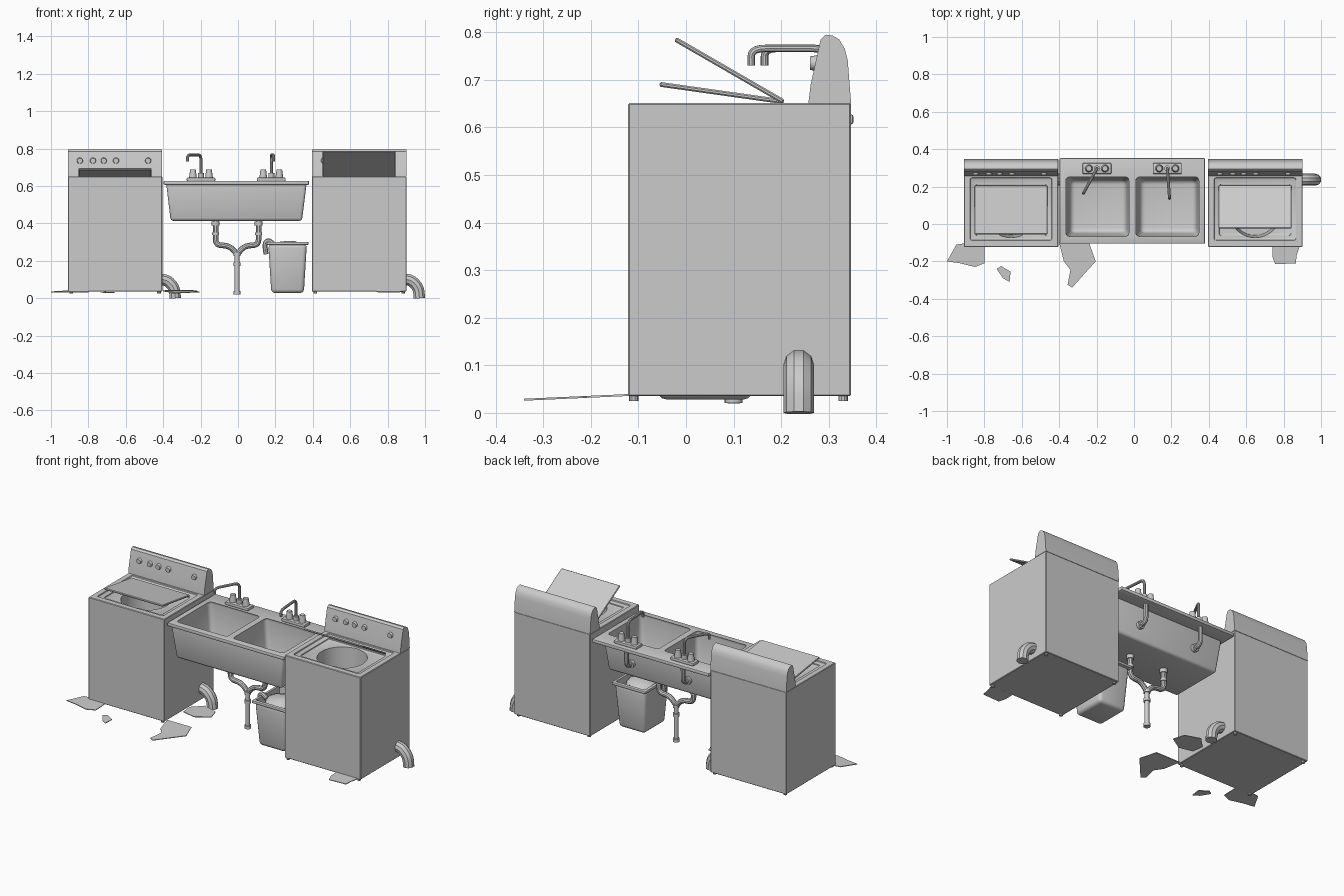
import bpy, bmesh, random
from math import radians, sin, cos
from mathutils import Vector, Matrix

random.seed(4)
if "Cube" in bpy.data.objects:
    bpy.data.objects.remove(bpy.data.objects["Cube"])

grey = bpy.data.materials.new("plain_grey")
grey.use_nodes = True
grey.diffuse_color = (0.6, 0.6, 0.6, 1)
grey.node_tree.nodes["Principled BSDF"].inputs["Base Color"].default_value = (0.6, 0.6, 0.6, 1)
parts = []


def finish(name, bm):
    bmesh.ops.recalc_face_normals(bm, faces=bm.faces)
    mesh = bpy.data.meshes.new(name)
    bm.to_mesh(mesh)
    bm.free()
    mesh.materials.append(grey)
    obj = bpy.data.objects.new(name, mesh)
    bpy.context.collection.objects.link(obj)
    parts.append(obj)
    return obj


def block(name, bottom, top, z0, z1, bevel=0, segments=3, open_top=False):
    """Tapered box between two rectangles (x0, x1, y0, y1)."""
    bm = bmesh.new()
    bmesh.ops.create_cube(bm, size=2)
    for v in bm.verts:
        r = top if v.co.z > 0 else bottom
        v.co = (r[v.co.x > 0], r[2 + (v.co.y > 0)], z1 if v.co.z > 0 else z0)
    if bevel:
        edges = [e for e in bm.edges
                 if not (open_top and all(v.co.z == z1 for v in e.verts))]
        bmesh.ops.bevel(bm, geom=edges, offset=bevel, segments=segments,
                        profile=0.5, affect='EDGES', clamp_overlap=True)
    return finish(name, bm)


def cylinder(name, centre, radius, depth, axis='Z', sides=16, top=None):
    bm = bmesh.new()
    bmesh.ops.create_cone(bm, cap_ends=True, segments=sides, radius1=radius,
                          radius2=radius if top is None else top, depth=depth)
    turn = Matrix.Rotation(radians(90), 4, 'X') if axis == 'Y' else Matrix()
    bm.transform(Matrix.Translation(centre) @ turn)
    return finish(name, bm)


def prism(name, points, direction):
    bm = bmesh.new()
    face = bm.faces.new([bm.verts.new(p) for p in points])
    new = bmesh.ops.extrude_face_region(bm, geom=[face])["geom"]
    bmesh.ops.translate(bm, vec=direction,
                        verts=[v for v in new if isinstance(v, bmesh.types.BMVert)])
    return finish(name, bm)


def evaluated_mesh(obj):
    bpy.context.view_layer.update()
    dg = bpy.context.evaluated_depsgraph_get()
    return bpy.data.meshes.new_from_object(obj.evaluated_get(dg))


def combine(obj, other, operation='DIFFERENCE'):
    mod = obj.modifiers.new("cut", 'BOOLEAN')
    mod.object, mod.operation, mod.solver = other, operation, 'EXACT'
    mesh = evaluated_mesh(obj)
    obj.modifiers.clear()
    obj.data = mesh
    parts.remove(other)
    bpy.data.objects.remove(other)


def pipe(name, points, radius, bend=0.03):
    """Round pipe along a path with its corners softened."""
    pts = [Vector(p) for p in points]
    path = [pts[0]]
    for a, b, c in zip(pts, pts[1:], pts[2:]):
        p = b + (a - b).normalized() * min(bend, (a - b).length * 0.48)
        q = b + (c - b).normalized() * min(bend, (c - b).length * 0.48)
        for i in range(6):
            t = i / 5
            path.append(p * (1 - t) ** 2 + b * 2 * t * (1 - t) + q * t * t)
    path.append(pts[-1])
    curve = bpy.data.curves.new(name, 'CURVE')
    curve.dimensions = '3D'
    curve.bevel_depth, curve.bevel_resolution, curve.use_fill_caps = radius, 3, True
    spline = curve.splines.new('POLY')
    spline.points.add(len(path) - 1)
    for sp, p in zip(spline.points, path):
        sp.co = (*p, 1)
    temp = bpy.data.objects.new("temp", curve)
    bpy.context.collection.objects.link(temp)
    mesh = evaluated_mesh(temp)
    bpy.data.objects.remove(temp)
    mesh.materials.clear()
    mesh.materials.append(grey)
    obj = bpy.data.objects.new(name, mesh)
    bpy.context.collection.objects.link(obj)
    parts.append(obj)


def washer(side, cx, lid_angle):
    def rect(w, y0, y1):
        return (cx - w, cx + w, y0, y1)
    # cabinet with stepped deck and round drum well
    outer = rect(0.2525, -0.122, 0.347)
    body = block(side + "_washer_cabinet", outer, outer, 0.035, 0.651, 0.003, 1)
    for w, y0, y1, z in ((0.222, -0.09, 0.25, 0.641), (0.195, -0.065, 0.215, 0.632)):
        combine(body, block("cutter", rect(w, y0, y1), rect(w, y0, y1), z, 0.7, 0.015, 2))
    combine(body, cylinder("cutter", (cx, 0.065, 0.52), 0.125, 0.32, sides=32, top=0.14))
    # control console
    profile = ((0.257, 0.65), (0.262, 0.69), (0.283, 0.785), (0.294, 0.795), (0.308, 0.793),
               (0.322, 0.785), (0.334, 0.765), (0.340, 0.74), (0.347, 0.65))
    prism(side + "_washer_console", [(cx - 0.2525, y, z) for y, z in profile], (0.505, 0, 0))
    for i, dx in enumerate((-0.188, -0.118, -0.06, 0.005, 0.177)):
        cylinder(f"{side}_washer_knob_{i}", (cx + dx, 0.271, 0.735), 0.018, 0.02, 'Y', top=0.014)
    # raised lid
    lid = block(side + "_washer_lid", rect(0.195, -0.263, 0), rect(0.195, -0.263, 0),
                -0.005, 0.005, 0.003, 1)
    lid.data.transform(Matrix.Translation((0, 0.205, 0.654))
                       @ Matrix.Rotation(-radians(lid_angle), 4, 'X'))
    # feet and drain hose
    for sx in (-1, 1):
        for y in (-0.11, 0.33):
            cylinder(side + "_washer_foot", (cx + sx * 0.235, y, 0.031), 0.01, 0.012, sides=10)
    x = cx + 0.2525
    pipe(side + "_washer_hose", [(x - 0.01, 0.237, 0.102), (x + 0.03, 0.237, 0.095),
                                 (x + 0.065, 0.237, 0.055), (x + 0.07, 0.237, 0)], 0.032)


washer("right", -0.6575, 8)
washer("left", 0.6475, 30)

# double sink
rim = (-0.398, 0.38, -0.105, 0.352)
sink = block("double_sink", rim, rim, 0.606, 0.628, 0.006, 2)
combine(sink, block("tub", (-0.36, 0.342, -0.075, 0.25), (-0.384, 0.367, -0.095, 0.27),
                    0.414, 0.615, 0.015), 'UNION')
for x0, x1 in ((-0.37, -0.022), (0.004, 0.352)):
    combine(sink, block("cutter", (x0 + 0.03, x1 - 0.022, -0.045, 0.235), (x0, x1, -0.072, 0.257),
                        0.428, 0.64, 0.025, 4, True))

# taps
for side, cx, tip in (("right", -0.198, (-0.27, 0.165)), ("left", 0.178, (0.19, 0.137))):
    plate = (cx - 0.077, cx + 0.077, 0.267, 0.326)
    block(side + "_tap_plate", plate, plate, 0.626, 0.645, 0.006, 2)
    for dx in (-0.043, 0.043):
        cylinder(side + "_tap_handle", (cx + dx, 0.297, 0.665), 0.021, 0.045, sides=12, top=0.015)
    cylinder(side + "_tap_collar", (cx, 0.297, 0.655), 0.016, 0.03, sides=12)
    pipe(side + "_tap_spout", [(cx, 0.297, 0.64), (cx, 0.297, 0.766),
                               (*tip, 0.766), (*tip, 0.73)], 0.008)
    # supply pipe behind the tub
    pipe(side + "_supply_pipe", [(cx, 0.31, 0.61), (cx, 0.31, 0.5), (cx, 0.25, 0.5)], 0.013)
    cylinder(side + "_supply_flange", (cx, 0.266, 0.5), 0.022, 0.02, 'Y')

# drain pipes
mid = -0.005
for s in (-1, 1):
    x = mid + s * 0.115
    pipe("drain_arm", [(x, 0.1, 0.42), (x, 0.1, 0.285), (mid + s * 0.04, 0.1, 0.28),
                       (mid, 0.1, 0.235)], 0.015)
    cylinder("drain_nut", (x, 0.1, 0.4), 0.021, 0.022)
    cylinder("drain_nut", (x, 0.1, 0.345), 0.019, 0.014)
cylinder("drain_stem", (mid, 0.1, 0.135), 0.013, 0.23)
for z in (0.235, 0.182, 0.03):
    cylinder("stem_ring", (mid, 0.1, z), 0.019, 0.018)

# bin with rubbish
bin_body = block("bin_body", (0.178, 0.352, -0.06, 0.14), (0.162, 0.368, -0.08, 0.16),
                 0.028, 0.29, 0.02, 3, True)
lip = (0.153, 0.377, -0.09, 0.17)
combine(bin_body, block("lip", lip, lip, 0.285, 0.302, 0.005, 2), 'UNION')
combine(bin_body, block("cutter", (0.187, 0.343, -0.05, 0.13), (0.168, 0.362, -0.074, 0.154),
                        0.04, 0.33))


def crumple(name, centre, size):
    bm = bmesh.new()
    bmesh.ops.create_icosphere(bm, subdivisions=2, radius=1)
    for v in bm.verts:
        v.co = Vector(centre) + v.co * random.uniform(0.8, 1.1) * Vector(size).to_3d().length / 1.732 \
            if len(set(size)) == 1 else Vector(c + p * s * random.uniform(0.82, 1.08)
                                               for c, p, s in zip(centre, v.co, size))
    finish(name, bm)


crumple("bin_rubbish", (0.265, 0.04, 0.275), (0.09, 0.1, 0.035))
pipe("bin_bag_edge", [(0.19, 0, 0.29), (0.16, 0, 0.313), (0.142, 0, 0.29), (0.15, 0, 0.235)], 0.014)

# broken shards on the floor
shards = (
    ((-1, -0.2), (-0.95, -0.11), (-0.88, -0.1), (-0.8, -0.12), (-0.8, -0.21), (-0.85, -0.23), (-0.93, -0.21)),
    ((-0.735, -0.24), (-0.71, -0.225), (-0.66, -0.255), (-0.665, -0.31), (-0.7, -0.29)),
    ((-0.4, -0.1), (-0.24, -0.1), (-0.205, -0.2), (-0.25, -0.25), (-0.33, -0.34), (-0.355, -0.325),
     (-0.34, -0.245), (-0.375, -0.2)),
    ((0.74, -0.12), (0.885, -0.12), (0.87, -0.165), (0.865, -0.21), (0.755, -0.215), (0.74, -0.175)),
    ((-0.385, 0.03), (-0.3, 0.01), (-0.22, 0.06), (-0.24, 0.13), (-0.33, 0.16), (-0.39, 0.1)),
)
for outline in shards:
    prism("floor_shard", [(x, y, 0.045 + 0.045 * min(y, 0)) for x, y in outline], (0, 0, -0.004))

bpy.ops.object.select_all(action='DESELECT')
for obj in parts:
    obj.select_set(True)
bpy.context.view_layer.objects.active = parts[0]
bpy.ops.object.shade_smooth_by_angle(angle=radians(35))
